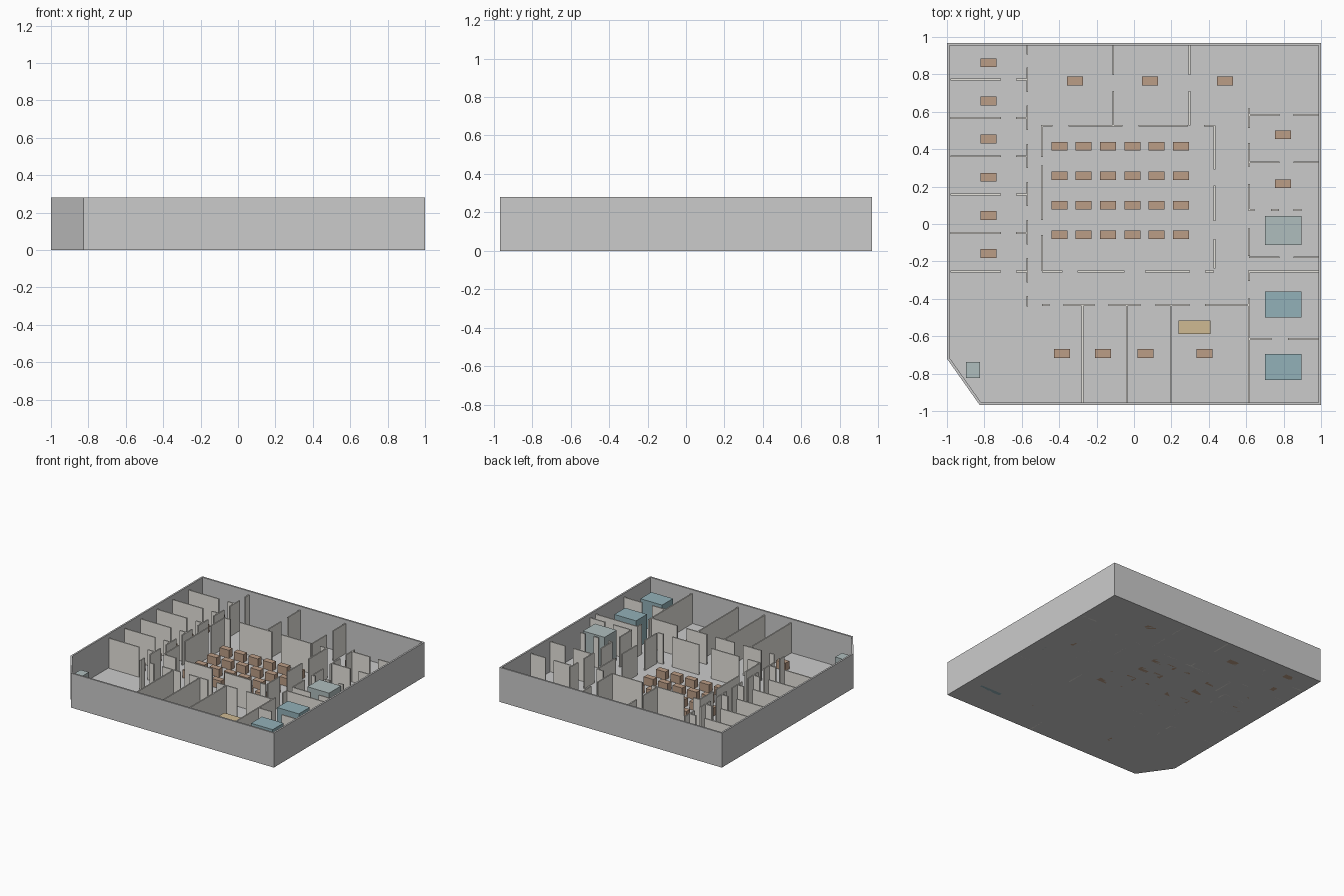
import bpy, bmesh
from mathutils import Vector

if "Cube" in bpy.data.objects:
    bpy.data.objects.remove(bpy.data.objects["Cube"])

WALL_H, SHELL_H, T, FLOOR_T = 0.25, 0.28, 0.010, 0.006
DX, DY = 0.004, -0.003  # fine offset of the interior
OUTLINE = [(-0.825, -0.968), (1, -0.968), (1, 0.968), (-1, 0.968), (-1, -0.72)]


def material(name, rgb):
    m = bpy.data.materials.new(name)
    m.diffuse_color = (*rgb, 1)
    m.use_nodes = True
    m.node_tree.nodes["Principled BSDF"].inputs["Base Color"].default_value = m.diffuse_color
    return m


SHELL = material("shell_paint", (0.76, 0.78, 0.75))
PLASTER = material("partition_paint", (0.80, 0.78, 0.73))
WOOD = material("desk_wood", (0.50, 0.34, 0.24))
TAN = material("table_tan", (0.62, 0.49, 0.29))
TEAL = material("teal", (0.29, 0.44, 0.48))
PALE = material("pale_teal", (0.43, 0.51, 0.51))


def finish(bm, name, mat=None):
    bmesh.ops.recalc_face_normals(bm, faces=bm.faces)
    me = bpy.data.meshes.new(name)
    bm.to_mesh(me)
    bm.free()
    ob = bpy.data.objects.new(name, me)
    bpy.context.collection.objects.link(ob)
    if mat:
        me.materials.append(mat)


def add_box(bm, x0, x1, y0, y1, h):
    vs = bmesh.ops.create_cube(bm, size=1)["verts"]
    bmesh.ops.scale(bm, vec=(x1 - x0, y1 - y0, h), verts=vs)
    bmesh.ops.translate(bm, vec=((x0 + x1) / 2 + DX, (y0 + y1) / 2 + DY, h / 2), verts=vs)


def block(name, cx, cy, w, d, h, mat):
    bm = bmesh.new()
    add_box(bm, cx - w / 2, cx + w / 2, cy - d / 2, cy + d / 2, h)
    finish(bm, name, mat)


def walls(name, axis, at, spans):
    """Row of wall pieces with door gaps, running along x or y."""
    bm = bmesh.new()
    for a, b in spans:
        if axis == "x":
            add_box(bm, a, b, at - T / 2, at + T / 2, WALL_H)
        else:
            add_box(bm, at - T / 2, at + T / 2, a, b, WALL_H)
    finish(bm, name, PLASTER)


def extruded_outline(name, h, mat, rim=0):
    bm = bmesh.new()
    face = bm.faces.new([bm.verts.new((x, y, 0)) for x, y in OUTLINE])
    if rim:
        bm.normal_update()
        bmesh.ops.inset_region(bm, faces=[face], thickness=rim,
                               use_boundary=True, use_even_offset=True)
        bmesh.ops.delete(bm, geom=[face], context="FACES_ONLY")
    ext = bmesh.ops.extrude_face_region(bm, geom=bm.faces[:], use_keep_orig=True)
    bmesh.ops.translate(bm, vec=Vector((0, 0, h)),
                        verts=[v for v in ext["geom"] if isinstance(v, bmesh.types.BMVert)])
    finish(bm, name, mat)


# Floor slab and outer wall
extruded_outline("floor", FLOOR_T, None)
extruded_outline("outer_wall", SHELL_H, SHELL, 0.014)

# Left row of offices
for i in range(6):
    walls(f"left_office_divider_{i}", "x", 0.775 - 0.205 * i, [(-0.985, -0.715), (-0.635, -0.577)])
walls("left_corridor_wall", "y", -0.575,
      [(0.91, 0.96), (-0.437, -0.382)] + [(0.71 - 0.204 * i, 0.84 - 0.204 * i) for i in range(6)])

# Back rooms
for x in (-0.115, 0.293):
    walls("back_room_divider", "y", x, [(0.80, 0.96), (0.53, 0.715)])

# Central open office
walls("central_back_wall", "x", 0.528, [(-0.5, -0.44), (-0.355, -0.065), (0.02, 0.285), (0.37, 0.43)])
walls("central_front_wall", "x", -0.25, [(-0.495, -0.385), (-0.305, -0.055), (0.055, 0.295), (0.375, 0.425)])
walls("central_left_wall", "y", -0.495, [(0.36, 0.53), (0.025, 0.317), (-0.245, -0.057)])
walls("central_right_wall", "y", 0.427, [(0.295, 0.53), (0.018, 0.21), (-0.235, -0.078)])

# Front rooms
walls("front_corridor_wall", "x", -0.43,
      [(-0.495, -0.455), (-0.38, -0.215), (-0.14, 0.03), (0.11, 0.293), (0.375, 0.61)])
for x in (-0.28, -0.043, 0.195):
    walls("front_room_divider", "y", x, [(-0.955, -0.435)])

# Right rooms
walls("right_corridor_wall", "y", 0.61,
      [(0.515, 0.62), (0.31, 0.435), (0.075, 0.217), (-0.167, -0.02), (-0.302, -0.245), (-0.955, -0.395)])
for y in (0.585, 0.333, -0.175):
    walls("right_room_divider", "x", y, [(0.61, 0.775), (0.85, 0.985)])
walls("right_short_divider", "x", 0.077, [(0.61, 0.64), (0.728, 0.772), (0.85, 0.892)])
walls("right_solid_divider", "x", -0.25, [(0.61, 0.985)])
walls("right_front_divider", "x", -0.612, [(0.61, 0.73), (0.82, 0.985)])

# Desks
desks = [(-0.782, 0.865 - 0.204 * i) for i in range(6)]
desks += [(x, 0.768) for x in (-0.32, 0.082, 0.482)]
desks += [(x, -0.69) for x in (-0.388, -0.17, 0.057, 0.372)]
desks += [(0.793, 0.48), (0.793, 0.218)]
desks += [(-0.403 + 0.13 * i, 0.419 - 0.158 * j) for i in range(6) for j in range(4)]
for x, y in desks:
    block("desk", x, y, 0.085, 0.047, 0.07, WOOD)
block("meeting_table", 0.32, -0.55, 0.17, 0.072, 0.07, TAN)

# Service blocks on the right and the entrance block
block("service_block_a", 0.795, -0.762, 0.195, 0.14, 0.23, TEAL)
block("service_block_b", 0.795, -0.427, 0.195, 0.14, 0.23, TEAL)
block("lift_block", 0.795, -0.031, 0.195, 0.155, 0.25, PALE)
block("entrance_block", -0.865, -0.778, 0.075, 0.085, 0.2, PALE)
